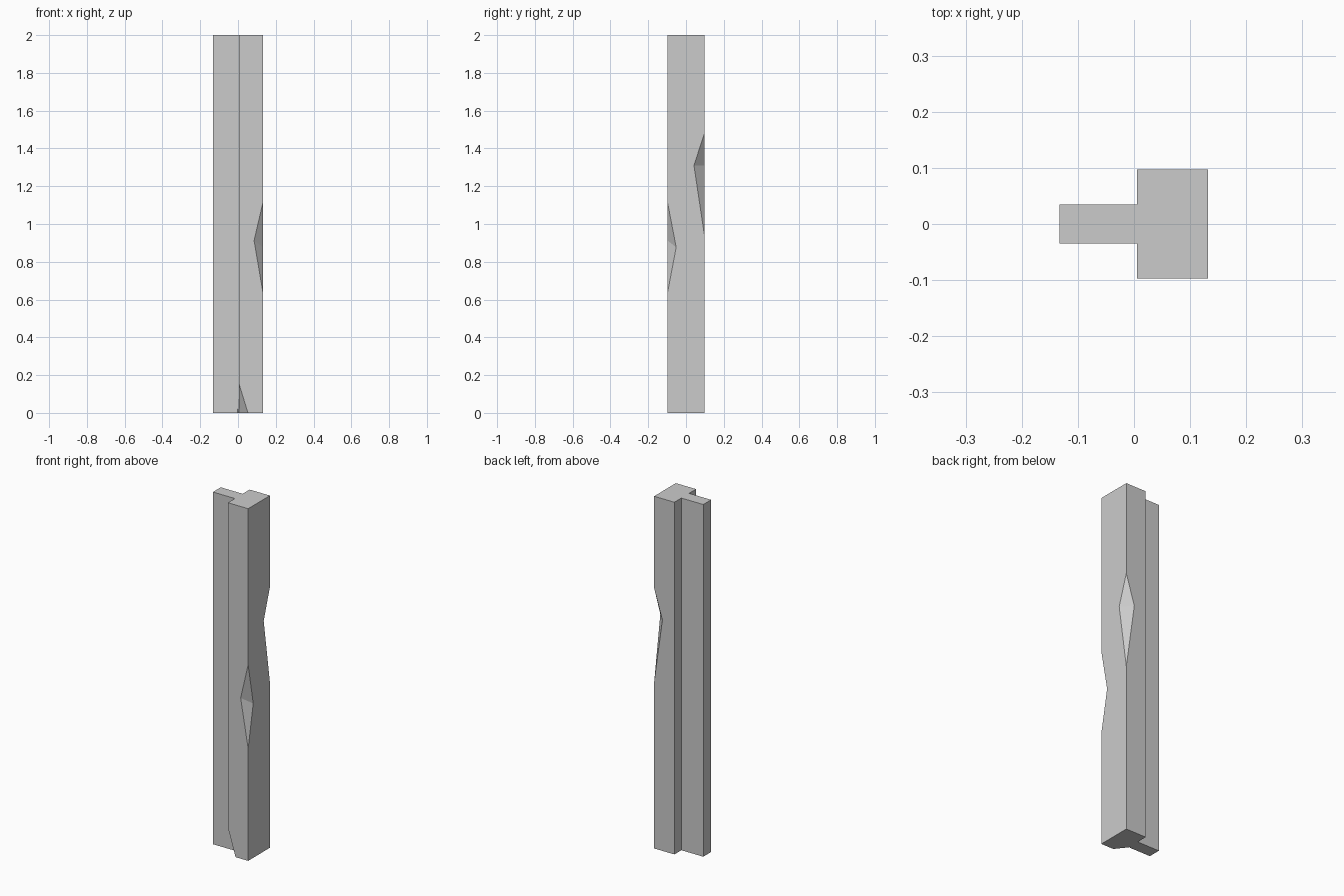
import bpy, bmesh
from mathutils import Vector

if "Cube" in bpy.data.objects:
    bpy.data.objects.remove(bpy.data.objects["Cube"])

# T-shaped beam: profile extruded upwards
X0, XS, X1 = -0.133, 0.005, 0.132
YN, YW, H = 0.035, 0.0975, 2.0
profile = [(X0, -YN), (XS, -YN), (XS, -YW), (X1, -YW),
           (X1, YW), (XS, YW), (XS, YN), (X0, YN)]


def make_object(name, bm):
    bmesh.ops.recalc_face_normals(bm, faces=bm.faces[:])
    mesh = bpy.data.meshes.new(name)
    bm.to_mesh(mesh)
    bm.free()
    obj = bpy.data.objects.new(name, mesh)
    bpy.context.collection.objects.link(obj)
    return obj


bm = bmesh.new()
base = bm.faces.new([bm.verts.new((x, y, 0)) for x, y in profile])
top = bmesh.ops.extrude_face_region(bm, geom=[base])["geom"]
bmesh.ops.translate(bm, vec=(0, 0, H),
                    verts=[v for v in top if isinstance(v, bmesh.types.BMVert)])
beam = make_object("beam", bm)


# Wedge-shaped chip knocked out of a vertical edge; a and b are the ends of its crease
def chip(name, x, y, z_low, z_high, a, b):
    a, b = Vector(a), Vector(b)
    mid = (a + b) / 2
    corners = [Vector((x, y, z_low)), Vector((x, y, z_high)), a, b]
    bm = bmesh.new()
    # enlarge about the crease so only the two cutting planes stay in place
    vs = [bm.verts.new(mid + (p - mid) * 1.3) for p in corners]
    for i in range(4):
        bm.faces.new(vs[:i] + vs[i + 1:])
    cutter = make_object(name, bm)
    cutter.hide_render = True
    cutter.hide_viewport = True
    mod = beam.modifiers.new(name, "BOOLEAN")
    mod.operation = "DIFFERENCE"
    mod.solver = "EXACT"
    mod.object = cutter


chip("front_chip", X1, -YW, 0.637, 1.114, (0.085, -YW, 0.912), (X1, -0.052, 0.877))
chip("back_chip", X1, YW, 0.94, 1.48, (0.08, YW, 1.31), (X1, 0.042, 1.31))
chip("foot_chip", XS, -YW, -0.3, 0.155, (0.053, -YW, -0.001), (XS, -YN, -0.001))
